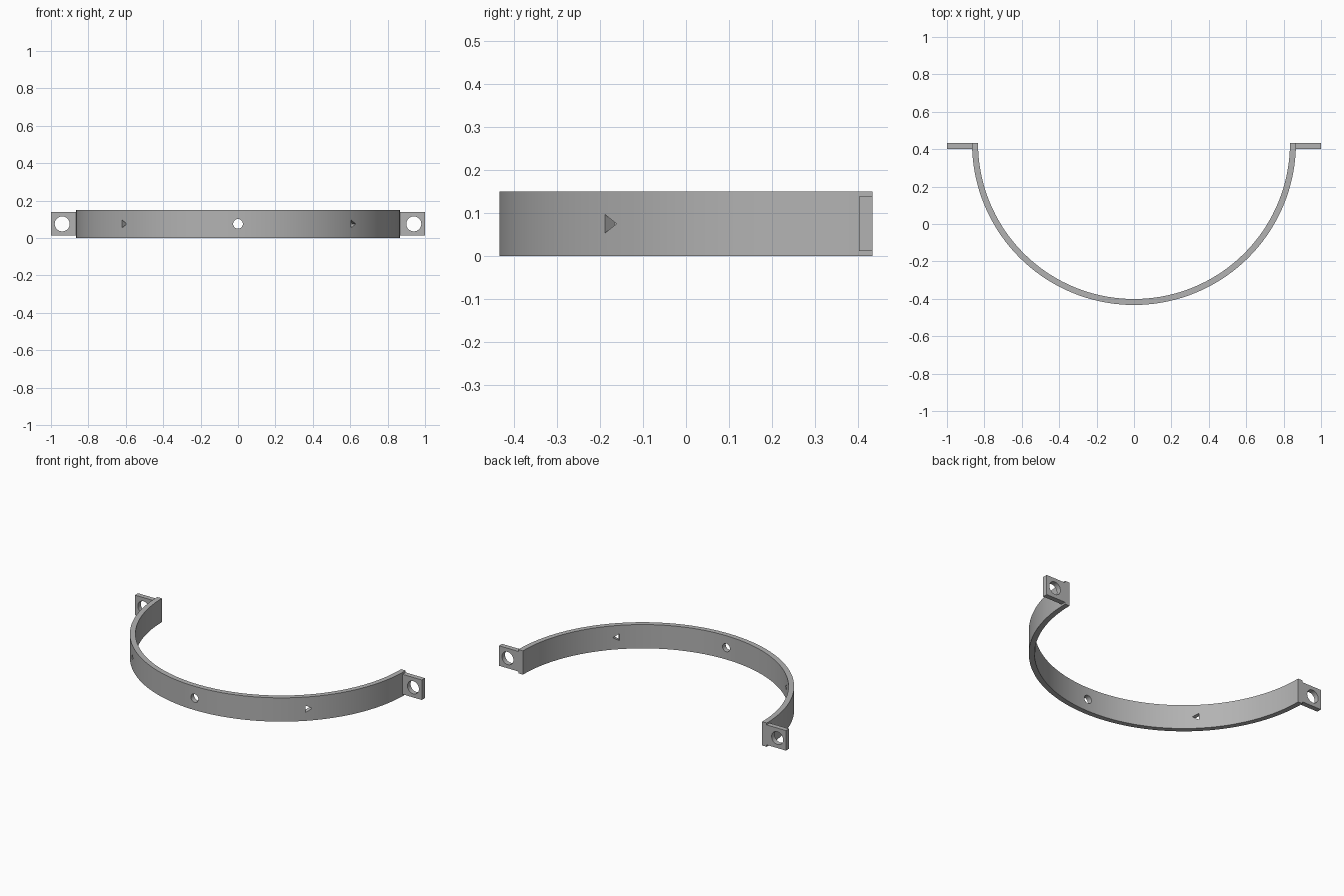
import bpy
import bmesh
from math import cos, sin, pi, radians
from mathutils import Matrix, Vector

OUTER, INNER = 0.866, 0.834
HEIGHT = 0.15
BACK = 0.433          # y of the flat ends, also the arc centre
MID = HEIGHT / 2
SEGMENTS = 72

cube = bpy.data.objects.get("Cube")
if cube:
    bpy.data.objects.remove(cube, do_unlink=True)

grey = bpy.data.materials.new("grey")
grey.use_nodes = True
grey.diffuse_color = (0.45, 0.45, 0.45, 1)
grey.node_tree.nodes["Principled BSDF"].inputs["Base Color"].default_value = grey.diffuse_color


def finish(bm, name):
    bmesh.ops.recalc_face_normals(bm, faces=bm.faces)
    mesh = bpy.data.meshes.new(name)
    bm.to_mesh(mesh)
    bm.free()
    mesh.materials.append(grey)
    obj = bpy.data.objects.new(name, mesh)
    bpy.context.collection.objects.link(obj)
    return obj


def cutter(centre, axis, point, radius, sides):
    """Prism along axis, with its first corner towards point."""
    axis, point = Vector(axis).normalized(), Vector(point).normalized()
    turn = Matrix((point, axis.cross(point), axis)).transposed().to_4x4()
    bm = bmesh.new()
    rings = []
    for z in (-0.1, 0.1):
        rings.append([bm.verts.new(Matrix.Translation(centre) @ turn @ Vector(
            (radius * cos(2 * pi * i / sides), radius * sin(2 * pi * i / sides), z)))
            for i in range(sides)])
    bm.faces.new(rings[0])
    bm.faces.new(rings[1])
    for i in range(sides):
        j = (i + 1) % sides
        bm.faces.new((rings[0][i], rings[0][j], rings[1][j], rings[1][i]))
    obj = finish(bm, "hole_cutter")
    obj.hide_render = True
    return obj


def drill(obj, cutters):
    """Cut the holes, keep the result and discard the cutters."""
    for c in cutters:
        mod = obj.modifiers.new("hole", "BOOLEAN")
        mod.operation = "DIFFERENCE"
        mod.solver = "EXACT"
        mod.object = c
    bpy.context.view_layer.update()
    deps = bpy.context.evaluated_depsgraph_get()
    mesh = bpy.data.meshes.new_from_object(obj.evaluated_get(deps))
    obj.modifiers.clear()
    obj.data = mesh
    mesh.name = obj.name
    for c in cutters:
        bpy.data.objects.remove(c, do_unlink=True)
    bpy.ops.object.select_all(action="DESELECT")
    obj.select_set(True)
    bpy.context.view_layer.objects.active = obj
    bpy.ops.object.shade_smooth_by_angle(angle=radians(30))


# Half-ring band: a rectangular section swept through the front half circle
bm = bmesh.new()
section = ((INNER, 0), (OUTER, 0), (OUTER, HEIGHT), (INNER, HEIGHT))
loops = []
for i in range(SEGMENTS + 1):
    a = pi + pi * i / SEGMENTS
    loops.append([bm.verts.new((r * cos(a), BACK + r * sin(a), z)) for r, z in section])
for a, b in zip(loops, loops[1:]):
    for i in range(4):
        j = (i + 1) % 4
        bm.faces.new((a[i], a[j], b[j], b[i]))
bm.faces.new(loops[0])
bm.faces.new(loops[-1])
band = finish(bm, "band")

# Radial holes: triangles on the diagonals, a round one at the front
holes = []
for degrees, radius, sides in ((225, 0.025, 3), (270, 0.026, 32), (315, 0.025, 3)):
    a = radians(degrees)
    out = Vector((cos(a), sin(a), 0))
    centre = out * (OUTER + INNER) / 2 + Vector((0, BACK, MID))
    holes.append(cutter(centre, out, (-sin(a), cos(a), 0), radius, sides))
drill(band, holes)

# Mounting tabs with bolt holes
for side, name in ((1, "left_tab"), (-1, "right_tab")):
    bm = bmesh.new()
    bmesh.ops.create_cube(bm, size=1)
    bmesh.ops.scale(bm, vec=(0.138, 0.031, 0.126), verts=bm.verts)
    bmesh.ops.translate(bm, vec=(side * 0.931, BACK - 0.0155, MID), verts=bm.verts)
    tab = finish(bm, name)
    drill(tab, [cutter((side * 0.94, BACK, MID), (0, 1, 0), (1, 0, 0), 0.04, 40)])
